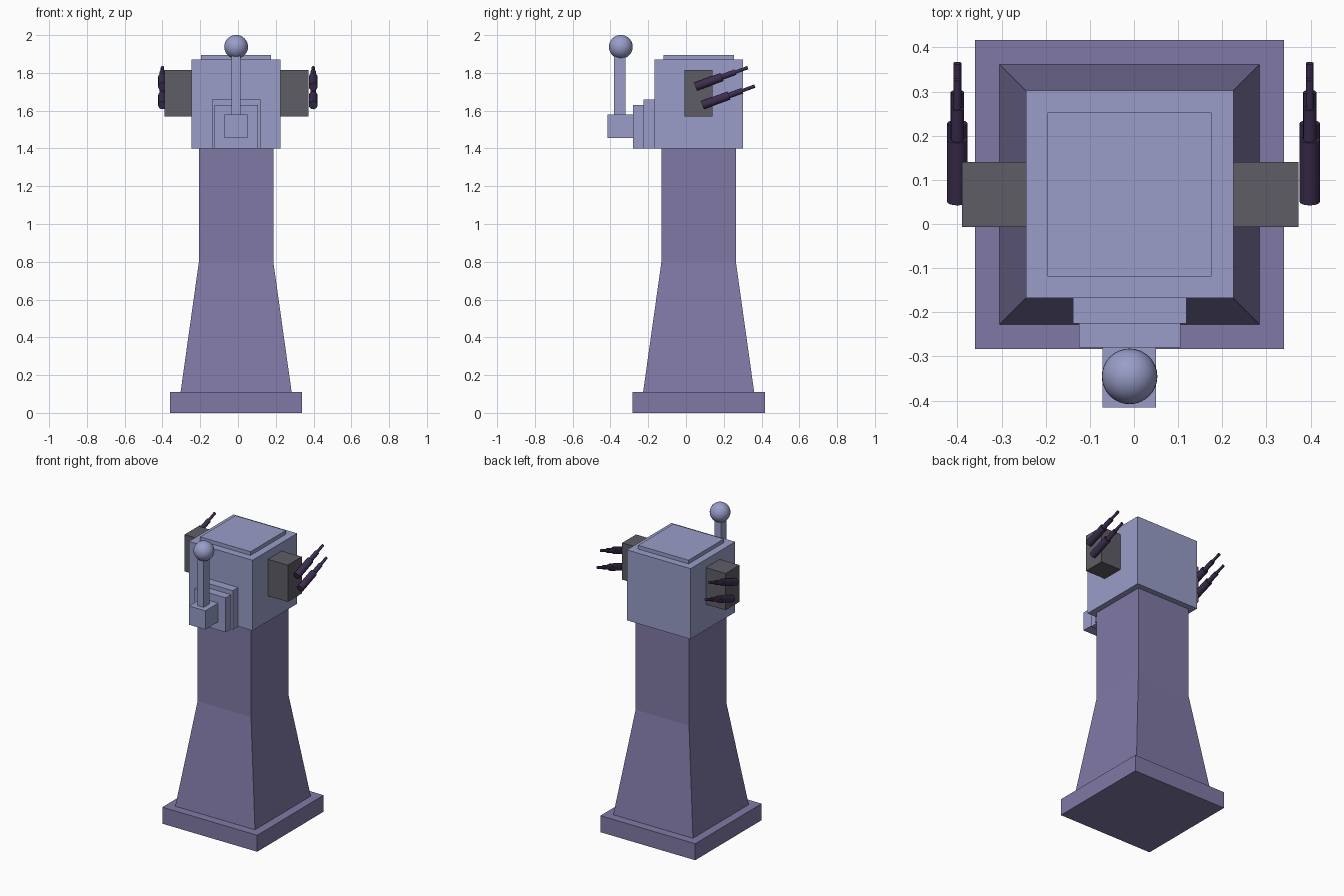
import bpy, bmesh, math
from mathutils import Vector

if "Cube" in bpy.data.objects:
    bpy.data.objects.remove(bpy.data.objects["Cube"])

CX, CY = -0.01, 0.067  # tower axis


def material(name, rgb):
    m = bpy.data.materials.new(name)
    m.diffuse_color = (*rgb, 1)
    m.use_nodes = True
    m.node_tree.nodes["Principled BSDF"].inputs["Base Color"].default_value = m.diffuse_color
    return m


PURPLE = material("purple", (0.22, 0.19, 0.38))
LILAC = material("lilac", (0.32, 0.34, 0.58))
DARK_GREY = material("dark_grey", (0.11, 0.11, 0.13))
PLUM = material("plum", (0.045, 0.027, 0.08))


def finish(bm, name, mat):
    bmesh.ops.recalc_face_normals(bm, faces=bm.faces)
    me = bpy.data.meshes.new(name)
    bm.to_mesh(me)
    bm.free()
    me.materials.append(mat)
    ob = bpy.data.objects.new(name, me)
    bpy.context.collection.objects.link(ob)
    return ob


def loft(name, mat, rings):
    """Skin a list of vertex rings and cap both ends."""
    bm = bmesh.new()
    rows = [[bm.verts.new(p) for p in ring] for ring in rings]
    n = len(rows[0])
    for a, b in zip(rows, rows[1:]):
        for i in range(n):
            j = (i + 1) % n
            bm.faces.new((a[i], a[j], b[j], b[i]))
    bm.faces.new(rows[0][::-1])
    bm.faces.new(rows[-1])
    return finish(bm, name, mat)


def rect(x0, x1, y0, y1, z):
    return [(x0, y0, z), (x1, y0, z), (x1, y1, z), (x0, y1, z)]


def box(name, mat, x, y, z):
    return loft(name, mat, [rect(*x, *y, h) for h in z])


def square_tower(name, mat, profile):
    """Square column about the tower axis from (half width, z) pairs."""
    return loft(name, mat, [rect(CX - h, CX + h, CY - h, CY + h, z) for h, z in profile])


def barrel(name, x, y, z):
    """Stepped gun barrel pointing back and up at 20 degrees."""
    a = math.radians(20)
    axis = Vector((0, math.cos(a), math.sin(a)))
    up = Vector((0, -math.sin(a), math.cos(a)))
    side = Vector((1, 0, 0))
    steps = [(0.023, 0), (0.023, 0.15), (0.015, 0.15), (0.015, 0.225),
             (0.009, 0.225), (0.009, 0.295)]
    rings = []
    for r, d in steps:
        c = Vector((x, y, z)) + axis * d
        rings.append([c + r * (side * math.cos(t) + up * math.sin(t))
                      for t in (2 * math.pi * i / 16 for i in range(16))])
    ob = loft(name, PLUM, rings)
    bpy.context.view_layer.objects.active = ob
    ob.select_set(True)
    bpy.ops.object.shade_smooth_by_angle(angle=math.radians(35))
    ob.select_set(False)


# Base, tapered column and head
square_tower("base_slab", PURPLE, [(0.35, 0), (0.35, 0.11)])
square_tower("column", PURPLE, [(0.294, 0.11), (0.197, 0.8), (0.197, 1.4)])
square_tower("head", LILAC, [(0.235, 1.4), (0.235, 1.87)])
square_tower("roof_plate", LILAC, [(0.186, 1.87), (0.186, 1.895)])

# Stepped front housing
box("front_step_inner", LILAC, (-0.138, 0.119), (-0.225, -0.168), (1.4, 1.66))
box("front_step_outer", LILAC, (-0.125, 0.105), (-0.28, -0.225), (1.4, 1.63))
box("front_block", LILAC, (-0.071, 0.05), (-0.415, -0.28), (1.455, 1.58))

# Post with ball on top
box("ball_post", LILAC, (-0.034, 0.013), (-0.38, -0.32), (1.58, 1.91))
bm = bmesh.new()
bmesh.ops.create_uvsphere(bm, u_segments=32, v_segments=16, radius=0.063)
bmesh.ops.translate(bm, verts=bm.verts, vec=(CX, -0.345, 1.938))
for f in bm.faces:
    f.smooth = True
finish(bm, "ball", LILAC)

# Side gun mounts, each with two barrels
for label, xs, gx in (("left", (-0.39, -0.245), -0.4), ("right", (0.225, 0.373), 0.398)):
    box(label + "_gun_mount", DARK_GREY, xs, (-0.007, 0.14), (1.57, 1.815))
    barrel(label + "_upper_barrel", gx, 0.05, 1.727)
    barrel(label + "_lower_barrel", gx, 0.087, 1.629)
